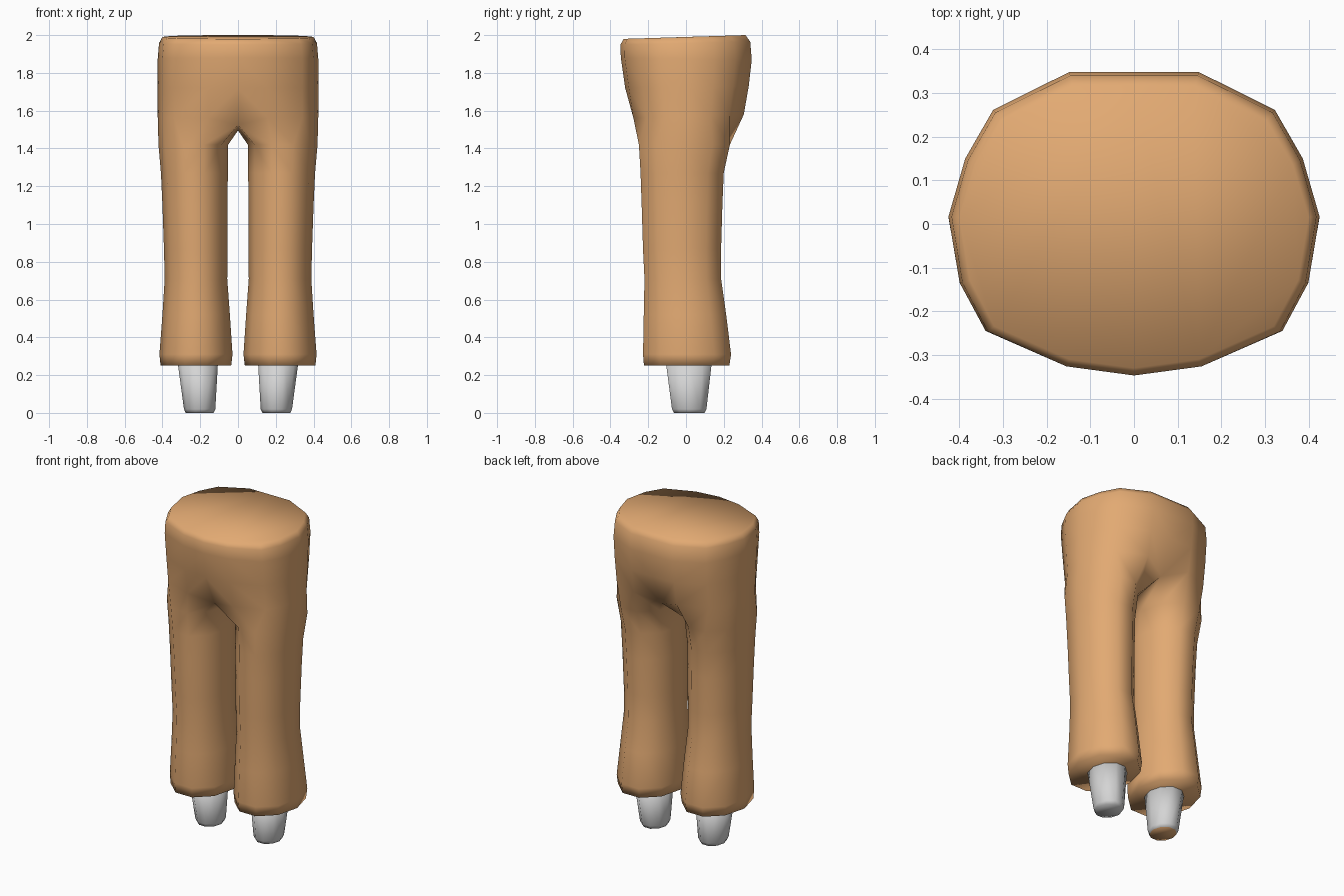
import bpy, bmesh, math

if "Cube" in bpy.data.objects:
    bpy.data.objects.remove(bpy.data.objects["Cube"])


def material(name, rgb):
    m = bpy.data.materials.new(name)
    m.diffuse_color = (*rgb, 1)
    m.use_nodes = True
    m.node_tree.nodes["Principled BSDF"].inputs["Base Color"].default_value = m.diffuse_color
    return m


TAN = material("tan cloth", (0.76, 0.40, 0.17))
GREY = material("pale grey", (0.66, 0.66, 0.66))


def make_object(name, bm, mats):
    bmesh.ops.recalc_face_normals(bm, faces=bm.faces)
    for f in bm.faces:
        f.smooth = True
    mesh = bpy.data.meshes.new(name)
    bm.to_mesh(mesh)
    bm.free()
    for m in mats:
        mesh.materials.append(m)
    ob = bpy.data.objects.new(name, mesh)
    bpy.context.collection.objects.link(ob)
    return ob


def bridge(bm, a, b, closed):
    n = len(a)
    for i in range(n if closed else n - 1):
        j = (i + 1) % n
        bm.faces.new((a[i], a[j], b[j], b[i]))


# Half outline of the hips, front centre to back centre (unit size)
HIP = [(0, -1), (.37, -.94), (.80, -.71), (.94, -.39), (1, .05),
       (.91, .43), (.76, .75), (.35, 1), (0, 1)]
# Hip levels: half width, front depth, back depth, front z, back z
HIPS = [(.400, .330, .315, 1.98, 2.00),
        (.418, .347, .340, 1.95, 1.965),
        (.425, .345, .348, 1.88, 1.87),
        (.425, .322, .332, 1.72, 1.73),
        (.425, .296, .306, 1.56, 1.58)]
# Leg levels: z, inner x, outer x, front y, back y
LEGS = [(1.42, .052, .421, -.252, .235),
        (1.27, .054, .408, -.243, .202),
        (1.10, .055, .400, -.237, .195),
        (0.87, .055, .392, -.230, .188),
        (0.71, .057, .388, -.222, .188),
        (0.52, .043, .400, -.226, .215),
        (0.31, .029, .416, -.230, .241),
        (0.25, .036, .410, -.225, .232)]

# Trousers: right half, mirrored
bm = bmesh.new()
rings = []
for w, front, back, zf, zb in HIPS:
    ring = []
    for x, y in HIP:
        t = (y + 1) / 2
        ring.append(bm.verts.new((x * w, y * (front if y < 0 else back),
                                  zf + (zb - zf) * t)))
    rings.append(ring)
bm.faces.new(rings[0])
for a, b in zip(rings, rings[1:]):
    bridge(bm, a, b, False)

# Crotch: tuck the centre points in and add the saddle point
hip = rings[-1]
hip[0].co = (0, -.235, 1.525)
hip[-1].co = (0, .24, 1.525)
prev = hip + [bm.verts.new((0, 0, 1.495))]

# Leg tube, ten sides
for z, inner, outer, front, back in LEGS:
    cx, rx = (inner + outer) / 2, (outer - inner) / 2
    cy, ry = (front + back) / 2, (back - front) / 2
    ring = []
    for i in range(10):
        a = math.radians(-144 + 36 * i)
        ring.append(bm.verts.new((cx + rx * math.cos(a),
                                  cy + ry * 1.04 * math.sin(a), z)))
    bridge(bm, prev, ring, True)
    prev = ring
bm.faces.new(prev)
trousers = make_object("trousers", bm, [TAN])
mirror = trousers.modifiers.new("mirror", 'MIRROR')
mirror.use_clip = True
mirror.merge_threshold = 0.0005


# Lower leg stubs
def stub(name, side, end_index):
    bm = bmesh.new()
    rings = []
    for z, cx, rx, cy, ry in ((.27, .213, .107, .015, .128),
                              (.02, .203, .083, .017, .096),
                              (.00, .203, .074, .017, .085)):
        rings.append([bm.verts.new((side * (cx + rx * math.cos(k * math.pi / 5)),
                                    cy + ry * math.sin(k * math.pi / 5), z))
                      for k in range(10)])
    for a, b in zip(rings, rings[1:]):
        bridge(bm, a, b, True)
    bm.faces.new(rings[0])
    bm.faces.new(rings[-1]).material_index = end_index
    make_object(name, bm, [GREY, TAN])


stub("right_lower_leg", 1, 0)
stub("left_lower_leg", -1, 1)
